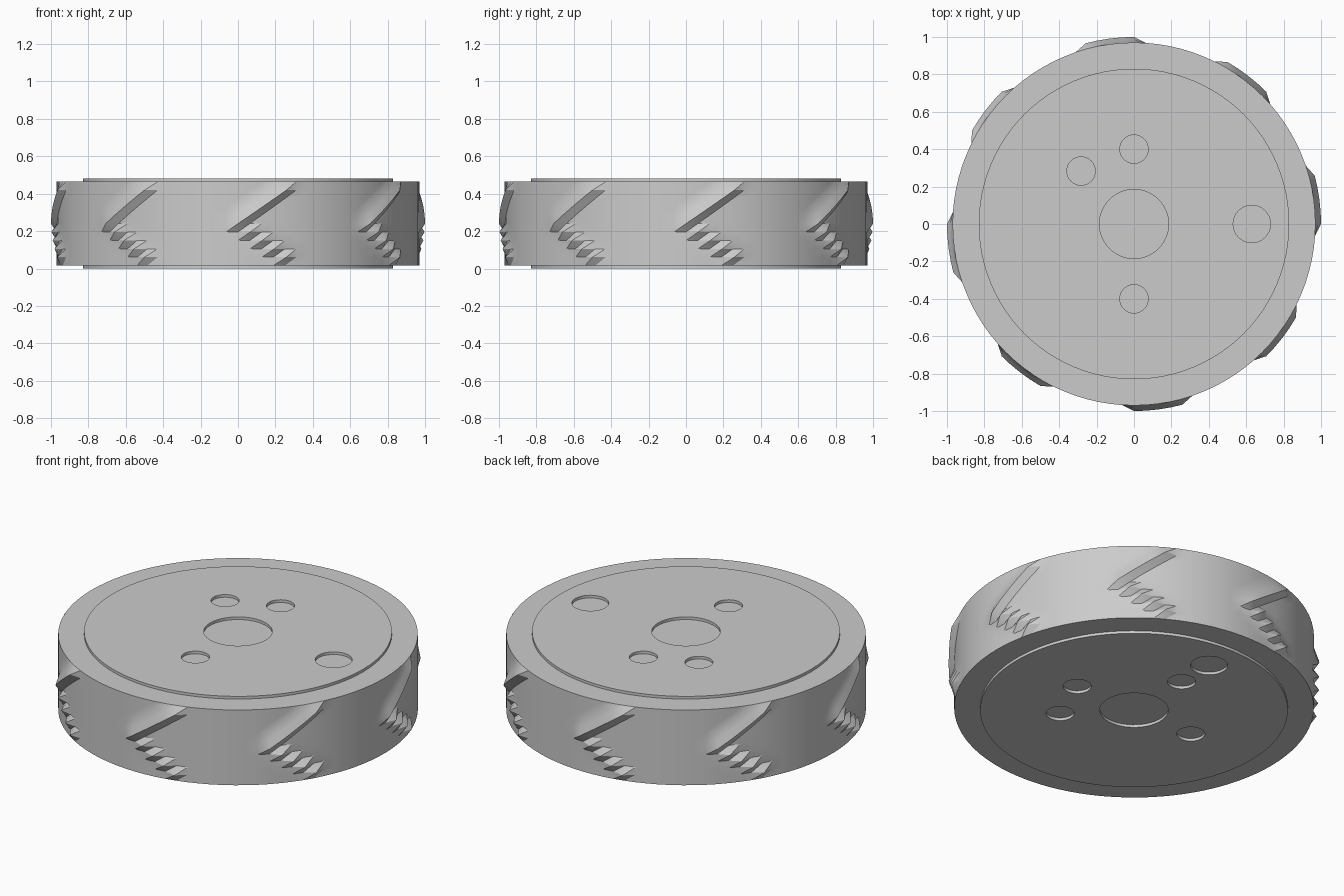
import bpy
import bmesh
from math import sin, cos, pi, radians

old = bpy.data.objects.get("Cube")
if old:
    bpy.data.objects.remove(old, do_unlink=True)

HEIGHT, PLATE = 0.48, 0.016
RADIUS, RIDGE = 0.97, 0.03
COLS, ROWS, LUGS = 96, 10, 8

grey = bpy.data.materials.new("plain_grey")
grey.use_nodes = True
grey.diffuse_color = (0.6, 0.6, 0.6, 1)
grey.node_tree.nodes["Principled BSDF"].inputs["Base Color"].default_value = (0.6, 0.6, 0.6, 1)


def finish(bm, name):
    bmesh.ops.recalc_face_normals(bm, faces=bm.faces[:])
    mesh = bpy.data.meshes.new(name)
    bm.to_mesh(mesh)
    bm.free()
    mesh.materials.append(grey)
    obj = bpy.data.objects.new(name, mesh)
    bpy.context.collection.objects.link(obj)
    bpy.ops.object.select_all(action="DESELECT")
    obj.select_set(True)
    bpy.context.view_layer.objects.active = obj
    bpy.ops.object.shade_smooth_by_angle(angle=radians(30))
    return obj


def lug_height(col, row):
    """Chevron ridge, repeated around the tyre; its upper arm has a soft back."""
    u = col % (COLS // LUGS)
    step = row - ROWS // 2
    if abs(step) >= ROWS // 2:
        return 0
    if u == abs(step):
        return RIDGE
    if step > 0 and u == step - 1:
        return RIDGE * 0.5
    return 0


# Tyre: grid wrapped round the axis, with raised chevron lugs
bm = bmesh.new()
rings = []
for row in range(ROWS + 1):
    z = PLATE + (HEIGHT - 2 * PLATE) * row / ROWS
    ring = []
    for col in range(COLS):
        a = 2 * pi * col / COLS
        r = RADIUS + lug_height(col, row)
        ring.append(bm.verts.new((r * cos(a), r * sin(a), z)))
    rings.append(ring)
for low, high in zip(rings, rings[1:]):
    for c in range(COLS):
        n = (c + 1) % COLS
        bm.faces.new((low[c], low[n], high[n]))
        bm.faces.new((low[c], high[n], high[c]))
bm.faces.new(rings[0][::-1])
bm.faces.new(rings[-1])
finish(bm, "tyre")


# Hub plates: thin discs with round holes
def hub_plate(name, z, holes):
    bm = bmesh.new()
    for x, y, r, sides in [(0, 0, 0.83, 96), (0, 0, 0.185, 48)] + holes:
        loop = [bm.verts.new((x + r * cos(2 * pi * i / sides), y + r * sin(2 * pi * i / sides), z))
                for i in range(sides)]
        for i in range(sides):
            bm.edges.new((loop[i - 1], loop[i]))
    bmesh.ops.triangle_fill(bm, edges=bm.edges[:], use_beauty=True, use_dissolve=False)
    top = bmesh.ops.extrude_face_region(bm, geom=bm.faces[:])["geom"]
    verts = [v for v in top if isinstance(v, bmesh.types.BMVert)]
    bmesh.ops.translate(bm, verts=verts, vec=(0, 0, PLATE))
    finish(bm, name)


def small(x, y):
    return (x, y, 0.076, 32)


hub_plate("top_hub_plate", HEIGHT - PLATE,
          [small(0, 0.4), small(0, -0.4), small(-0.283, 0.283), (0.63, 0, 0.1, 32)])
hub_plate("bottom_hub_plate", 0,
          [small(0.4, 0), small(-0.4, 0), small(0.283, -0.283), small(0, 0.4), (0, 0.63, 0.1, 32)])
